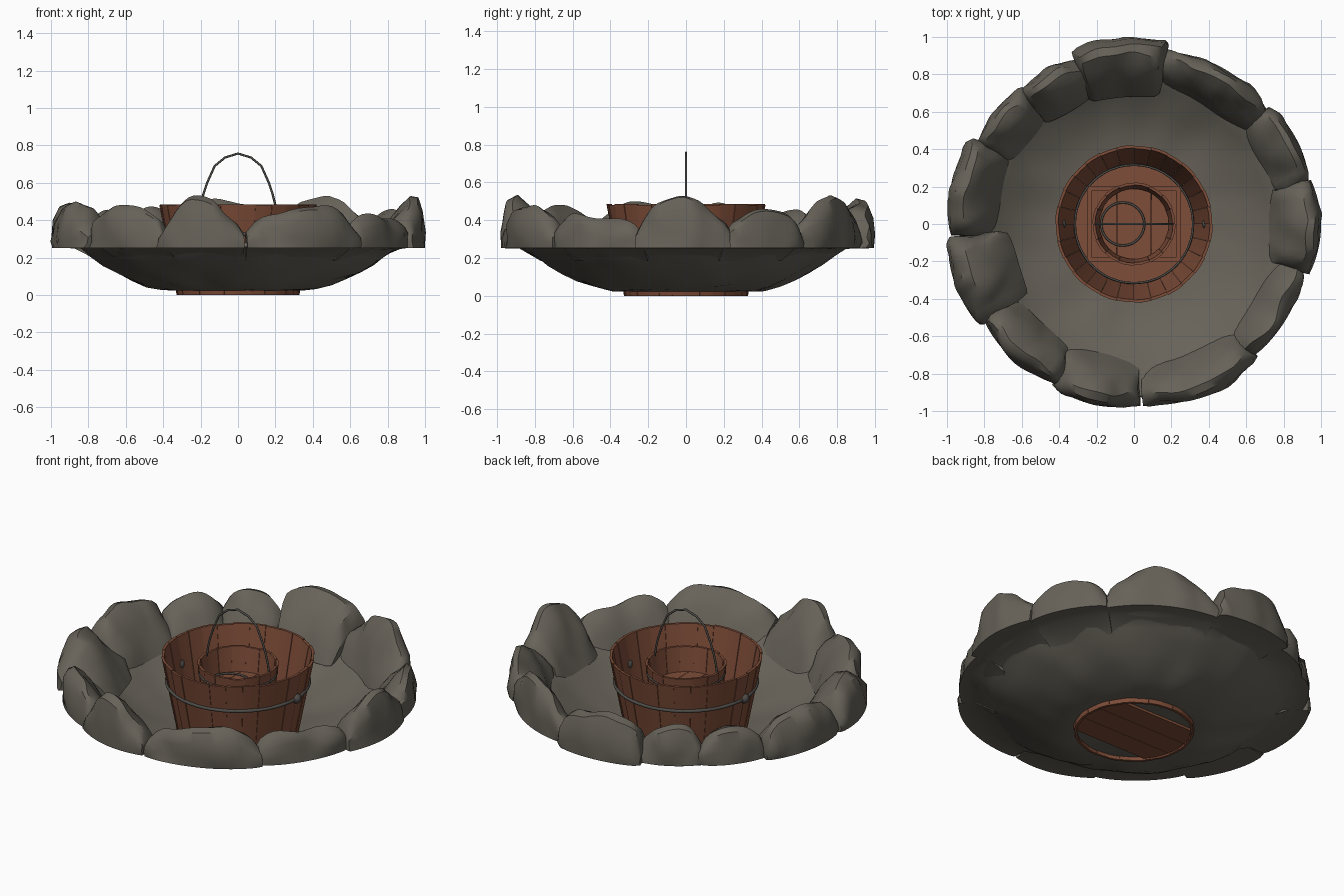
import bpy, bmesh, math
from math import sin, cos, pi, radians, sqrt
from mathutils import Vector, noise

old = bpy.data.objects.get("Cube")
if old:
    bpy.data.objects.remove(old, do_unlink=True)


def material(name, rgb):
    m = bpy.data.materials.new(name)
    m.use_nodes = True
    m.diffuse_color = (*rgb, 1)
    m.node_tree.nodes["Principled BSDF"].inputs["Base Color"].default_value = (*rgb, 1)
    return m


STONE = material("grey stone", (0.135, 0.123, 0.1))
WOOD = material("red brown wood", (0.21, 0.074, 0.04))
IRON = material("dark iron", (0.075, 0.073, 0.066))


def polar(r, a, z):
    return Vector((r * cos(a), r * sin(a), z))


def finish(name, bm, mat, angle=35):
    bmesh.ops.recalc_face_normals(bm, faces=bm.faces)
    mesh = bpy.data.meshes.new(name)
    bm.to_mesh(mesh)
    bm.free()
    mesh.materials.append(mat)
    ob = bpy.data.objects.new(name, mesh)
    bpy.context.collection.objects.link(ob)
    bpy.ops.object.select_all(action="DESELECT")
    ob.select_set(True)
    bpy.context.view_layer.objects.active = ob
    bpy.ops.object.shade_smooth_by_angle(angle=radians(angle))
    return ob


def loft(bm, rows, closed_path=False):
    """Skin a list of closed point rows, capping the ends of an open path."""
    vs = [[bm.verts.new(p) for p in row] for row in rows]
    n, m = len(vs), len(vs[0])
    for i in range(n if closed_path else n - 1):
        for j in range(m):
            k, l = (i + 1) % n, (j + 1) % m
            bm.faces.new((vs[i][j], vs[k][j], vs[k][l], vs[i][l]))
    if not closed_path:
        bm.faces.new(vs[0])
        bm.faces.new(vs[-1])


def rough(p, scale, amount):
    return p + noise.noise_vector(p * scale) * amount


# Shallow stone dish: closed outline revolved, then roughened away from its base
dish = [(0.02, 0.024), (0.345, 0.024), (0.42, 0.036), (0.5, 0.056), (0.58, 0.085), (0.66, 0.122),
        (0.73, 0.165), (0.79, 0.21), (0.84, 0.248), (0.93, 0.256), (0.92, 0.28), (0.82, 0.265),
        (0.72, 0.185), (0.6, 0.115), (0.48, 0.072), (0.36, 0.05), (0.02, 0.04)]
bm = bmesh.new()
rows = []
for i in range(80):
    a = 2 * pi * i / 80
    rows.append([rough(polar(r, a, z), 5, 0.02 if 0.38 < r < 0.9 else 0) for r, z in dish])
loft(bm, rows, closed_path=True)
finish("stone_dish", bm, STONE)

# Rim rocks: start angle, end angle, peak height, inner radius, outer radius, peak place, bluntness
rocks = [(-16, 14, .54, .75, 1.0, .5, .9), (13, 41, .45, .77, .98, .5, .5),
         (40, 80, .53, .76, .96, .45, .8), (79, 110, .51, .71, .995, .5, .25),
         (109, 131, .47, .72, .95, .5, .6), (130, 153, .47, .74, .96, .4, .6),
         (152, 183.5, .49, .75, 1.0, .5, .5), (184, 213, .49, .68, 1.01, .4, .6),
         (212, 244, .49, .75, .97, .5, .5), (243, 272, .53, .74, .99, .5, .9),
         (273, 313, .48, .77, .99, .6, .6), (311, 345, .43, .78, .96, .4, .4)]
STEPS = 16
for n, (a0, a1, top, rin, rout, peak, blunt) in enumerate(rocks):
    bm = bmesh.new()
    rows = []
    for i in range(STEPS + 1):
        t = i / STEPS
        a = radians(a0 + (a1 - a0) * t)
        u = t / (2 * peak) if t < peak else 1 - (1 - t) / (2 * (1 - peak))
        bulge = max(sin(pi * u), 0) ** blunt
        h = 0.34 + (top - 0.34) * bulge
        ri, ro = rin + 0.03 * (1 - bulge), rout - 0.025 * (1 - bulge)
        w, rise = ro - ri, h - 0.25
        section = [(ri - 0.03, 0.185), (ri + .08 * w, 0.25 + .2 * rise), (ri + .28 * w, 0.25 + .58 * rise),
                   (ri + .5 * w, 0.25 + .86 * rise), (ri + .7 * w, h), (ri + .86 * w, h - .02),
                   (ri + .96 * w, 0.25 + .65 * rise), (ro, 0.25 + .3 * rise), (ro, 0.252),
                   (ri + .5 * w, 0.25)]
        row = []
        for r, z in section:
            p = polar(r, a, z)
            row.append(rough(p, 7, 0.028 if z > 0.26 else 0))
        rows.append(row)
    loft(bm, rows)
    finish(f"rim_rock_{n + 1}", bm, STONE, 40)


def bucket(name, count, r0, r1, z0, z1, thick):
    """Tapered ring of separate staves."""
    bm = bmesh.new()
    for i in range(count):
        a, b = 2 * pi * (i + 0.005) / count, 2 * pi * (i + 0.995) / count
        mid = (a + b) / 2
        top = z1 - 0.004 * (i % 3 == 1)
        out = 0.003 * (i % 2)
        rows = []
        for r, z in ((r0 + out, z0), (r1 + out, top)):
            rows.append([polar(r - thick, a, z), polar(r, a, z), polar(r, mid, z),
                         polar(r, b, z), polar(r - thick, b, z), polar(r - thick, mid, z)])
        loft(bm, rows)
    return finish(name, bm, WOOD, 25)


def plank_disc(name, radius, half, count, z0, z1, across=False):
    """Planks trimmed to a circle, filling the width from -half to half."""
    bm = bmesh.new()
    for i in range(count):
        x0 = -half + 2 * half * i / count + 0.001
        x1 = -half + 2 * half * (i + 1) / count - 0.001
        xs = [x0 + (x1 - x0) * k / 4 for k in range(5)]
        ring = [(x, -sqrt(max(radius ** 2 - x * x, 0.0001))) for x in xs]
        ring += [(x, -y) for x, y in reversed(ring)]
        if across:
            ring = [(y, x) for x, y in ring]
        loft(bm, [[Vector((x, y, z)) for x, y in ring] for z in (z0, z1)])
    return finish(name, bm, WOOD, 25)


def hoop(name, r, z, minor, x=0):
    bpy.ops.mesh.primitive_torus_add(major_radius=r, minor_radius=minor, major_segments=48,
                                     minor_segments=8, location=(x, 0, z))
    ob = bpy.context.object
    ob.name = name
    ob.data.materials.append(IRON)
    bpy.ops.object.shade_smooth()


def beam(name, loc, size):
    bpy.ops.mesh.primitive_cube_add(size=1, location=loc)
    ob = bpy.context.object
    ob.name = name
    ob.scale = size
    ob.data.materials.append(WOOD)


# Large tub
bucket("tub_staves", 28, 0.325, 0.418, 0.0, 0.485, 0.015)
plank_disc("tub_floor", 0.315, 0.313, 6, 0.042, 0.055)
plank_disc("tub_base_planks", 0.31, 0.2, 3, 0.008, 0.023, across=True)
hoop("tub_hoop", 0.391, 0.325, 0.01)
hoop("tub_inner_hoop", 0.316, 0.09, 0.006)

# Hoop knots, one on each side
for side, s in (("left", 1), ("right", -1)):
    bpy.ops.mesh.primitive_uv_sphere_add(segments=16, ring_count=10, radius=0.028,
                                         location=(s * 0.39, 0, 0.325))
    knot = bpy.context.object
    knot.name = f"hoop_knot_{side}"
    knot.data.materials.append(IRON)
    bpy.ops.object.shade_smooth()

# Square frame around the inner bucket
for s in (1, -1):
    beam(f"frame_side_{'left' if s > 0 else 'right'}", (s * 0.24, 0, 0.13), (0.025, 0.38, 0.03))
    beam(f"frame_bar_{'back' if s > 0 else 'front'}", (0, s * 0.19, 0.13), (0.49, 0.025, 0.03))

# Inner bucket with its floor and hoops
bucket("inner_bucket_staves", 16, 0.175, 0.22, 0.056, 0.44, 0.014)
plank_disc("inner_bucket_floor", 0.188, 0.186, 4, 0.275, 0.295)
hoop("inner_bucket_hoop_upper", 0.211, 0.38, 0.008)
hoop("inner_bucket_hoop_lower", 0.189, 0.17, 0.008)
hoop("inner_bucket_ring", 0.115, 0.302, 0.006, x=-0.06)

# Arched handle
points = [(0.212, 0.40), (0.2, 0.48), (0.185, 0.54), (0.165, 0.6), (0.125, 0.69), (0.07, 0.735)]
arch = [(-x, z) for x, z in points] + [(0, 0.757)] + points[::-1]
curve = bpy.data.curves.new("bucket_handle", "CURVE")
curve.dimensions = "3D"
curve.bevel_depth = 0.006
curve.bevel_resolution = 2
curve.use_fill_caps = True
spline = curve.splines.new("POLY")
spline.points.add(len(arch) - 1)
for pt, (x, z) in zip(spline.points, arch):
    pt.co = (x, 0, z, 1)
curve.materials.append(IRON)
handle = bpy.data.objects.new("bucket_handle", curve)
bpy.context.collection.objects.link(handle)
